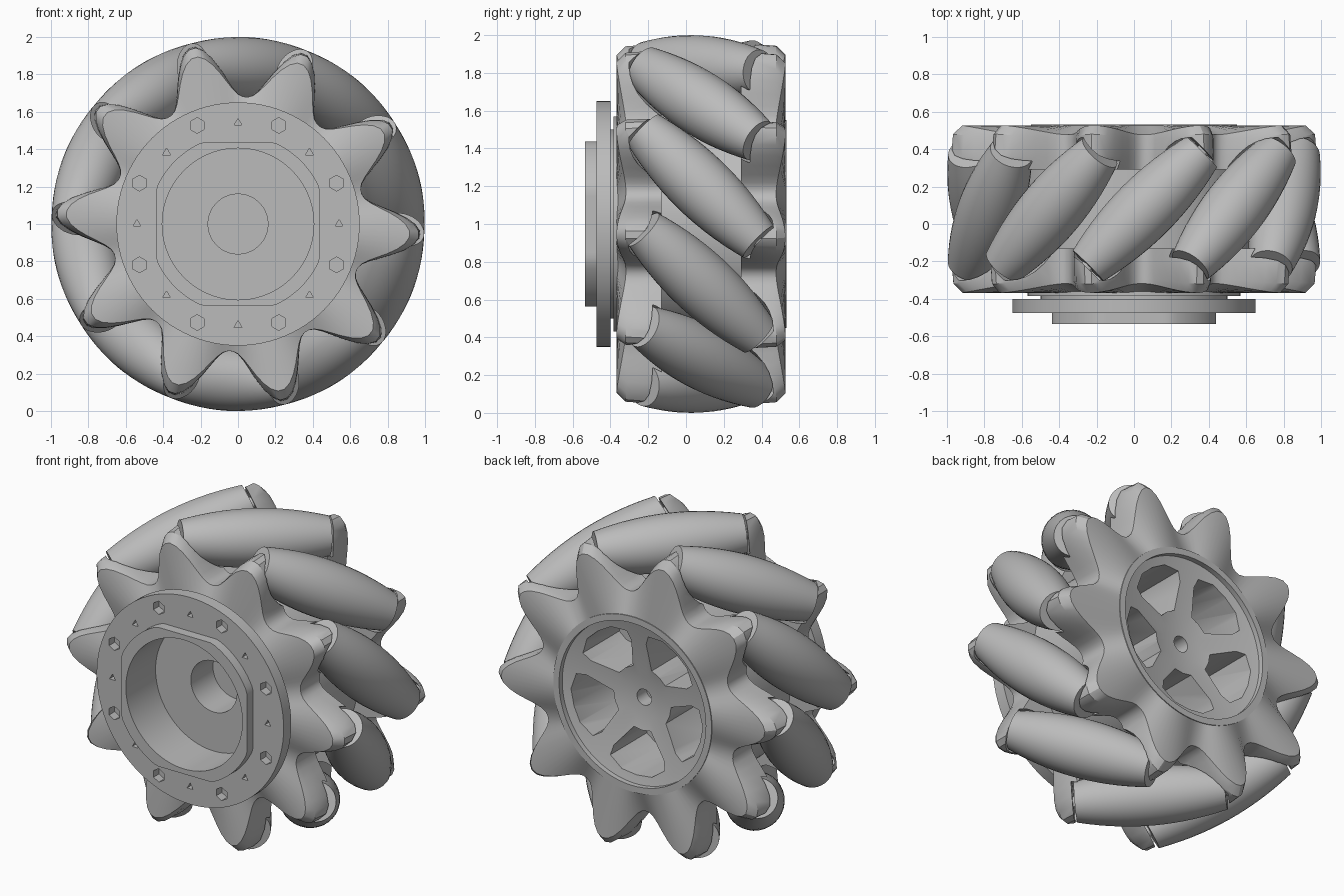
import bpy, bmesh, math
from math import cos, sin, radians, pi, sqrt
from mathutils import Vector

if "Cube" in bpy.data.objects:
    bpy.data.objects.remove(bpy.data.objects["Cube"])

grey = bpy.data.materials.new("grey")
grey.diffuse_color = (0.5, 0.5, 0.5, 1)
grey.use_nodes = True
grey.node_tree.nodes["Principled BSDF"].inputs["Base Color"].default_value = grey.diffuse_color

N = 10                 # rollers
R = 0.83               # radius of the roller axes
MID = 0.08             # y of the roller middles
START = radians(14)    # angle of the first roller


def polar(r, a, y):
    """Point around the wheel axle."""
    return Vector((r * cos(a), y, 1 + r * sin(a)))


def loft(name, rings, wrap=False):
    """Skin a row of point rings; cap the ends or wrap round to the start."""
    bm = bmesh.new()
    rows = [[bm.verts.new(p) for p in ring] for ring in rings]
    n = len(rows[0])
    pairs = list(zip(rows, rows[1:])) + ([(rows[-1], rows[0])] if wrap else [])
    for a, b in pairs:
        for i in range(n):
            j = (i + 1) % n
            bm.faces.new((a[i], a[j], b[j], b[i]))
    if not wrap:
        bm.faces.new(rows[0])
        bm.faces.new(rows[-1])
    bmesh.ops.recalc_face_normals(bm, faces=bm.faces)
    mesh = bpy.data.meshes.new(name)
    bm.to_mesh(mesh)
    bm.free()
    mesh.materials.append(grey)
    ob = bpy.data.objects.new(name, mesh)
    bpy.context.collection.objects.link(ob)
    return ob


def lathe(name, profile, seg=96):
    return loft(name, [[polar(r, 2 * pi * i / seg, y) for i in range(seg)]
                       for r, y in profile])


def cut(ob, cutter):
    """Subtract a cutter and throw it away."""
    mod = ob.modifiers.new("cut", 'BOOLEAN')
    mod.operation = 'DIFFERENCE'
    mod.solver = 'EXACT'
    mod.object = cutter
    bpy.context.view_layer.objects.active = ob
    bpy.ops.object.modifier_apply(modifier=mod.name)
    bpy.data.objects.remove(cutter)


def spindle(name, k, profile, seg):
    """Turned part on the slanted axis of roller k; profile is (s, radius)."""
    a = START + 2 * pi * k / N
    out = Vector((cos(a), 0, sin(a)))
    tangent = Vector((-sin(a), 0, cos(a)))
    axis = (Vector((0, 1, 0)) - tangent).normalized()
    side = axis.cross(out)
    mid = polar(R, a, MID)
    return loft(name, [[mid + axis * s + (out * cos(t) + side * sin(t)) * r
                        for t in (2 * pi * i / seg for i in range(seg))]
                       for s, r in profile])


def barrel(half, extra, steps):
    """Barrel profile that makes the rollers touch one round envelope."""
    ss = [half * (2 * i / steps - 1) for i in range(steps + 1)]
    return [(s, 1 - sqrt(R * R + s * s / 2) + extra) for s in ss]


# barrel rollers and their pins
for k in range(N):
    spindle("roller", k, barrel(0.43, 0, 14), 32)
    spindle("roller_pin", k, [(-0.46, 0.035), (0.46, 0.035)], 12)


# star shaped side plates: lobes stand proud, the valleys between sink inwards,
# and the whole plate is hollowed where the rollers sit
def star(name, lobe_angle, ys):
    seg = N * 16
    tips = (0.92, 0.97, 0.98, 0.96)
    sinks = (0.05, 0.03, 0.0, 0.0)
    inward = 1 if ys[-1] > ys[0] else -1
    angles = [2 * pi * i / seg for i in range(seg)]
    lobes = [(0.5 + 0.5 * cos(N * (a - lobe_angle))) ** 1.2 for a in angles]
    rings = [[polar(0.55, a, ys[0]) for a in angles]]
    for y, tip, sink in zip(ys, tips, sinks):
        rings.append([polar(0.68 + (tip - 0.68) * f, a, y + inward * sink * (1 - f))
                      for a, f in zip(angles, lobes)])
    rings.append([polar(0.55, a, ys[-1]) for a in angles])
    ob = loft(name, rings, wrap=True)
    for k in range(N):
        cut(ob, spindle("cutter", k, barrel(0.445, 0.012, 8), 24))
    return ob


offset = radians(18.5)
star("front_star_plate", START + offset, (-0.368, -0.32, -0.20, -0.13))
star("back_star_plate", START - offset, (0.527, 0.48, 0.36, 0.29))

# hub: stepped front bore, bolt flange, neck, drum and dished back web
hub = lathe("hub", [
    (0.16, -0.02), (0.16, -0.24), (0.405, -0.24), (0.405, -0.475),
    (0.65, -0.475), (0.65, -0.40), (0.50, -0.40), (0.50, -0.385),
    (0.57, -0.385), (0.57, -0.30), (0.63, -0.28), (0.63, 0.44),
    (0.55, 0.46), (0.55, 0.532), (0.51, 0.532), (0.51, 0.50), (0.47, 0.49),
    (0.13, 0.42), (0.05, 0.415), (0.05, 0.32)])

# five windows in the back web
for k in range(5):
    mid = radians(-90 + 72 * k)
    outline = [(0.20, 17), (0.20, 0), (0.20, -17), (0.37, -28), (0.43, -26),
               (0.46, -13), (0.46, 0), (0.46, 13), (0.43, 26), (0.37, 28)]
    cut(hub, loft("cutter", [[polar(r, mid + radians(d), y) for r, d in outline]
                             for y in (0.12, 0.6)]))


# bolt holes in the flange: hexagons, with small triangles between
def hole(a, dist, size, sides):
    c = polar(dist, a, 0)
    cut(hub, loft("cutter", [[c + Vector((size * sin(2 * pi * i / sides), y,
                                          size * cos(2 * pi * i / sides)))
                              for i in range(sides)] for y in (-0.6, -0.42)]))


for k in range(8):
    hole(radians(22.5 + 45 * k), 0.57, 0.042, 6)
    hole(radians(45 * k), 0.54, 0.024, 3)


# raised collar round the bore: a circle with four flats
def collar_ring(y, outer, seg=96):
    pts = []
    for i in range(seg):
        a = 2 * pi * i / seg
        flat = 0.437 / max(abs(cos(a)), abs(sin(a)))
        pts.append(polar(min(0.477, flat) if outer else 0.405, a, y))
    return pts


loft("bore_collar", [collar_ring(-0.535, False), collar_ring(-0.535, True),
                     collar_ring(-0.47, True), collar_ring(-0.47, False)], wrap=True)

# smooth the round surfaces, keep the edges crisp
bpy.ops.object.select_all(action='SELECT')
bpy.ops.object.shade_smooth_by_angle(angle=radians(30))
